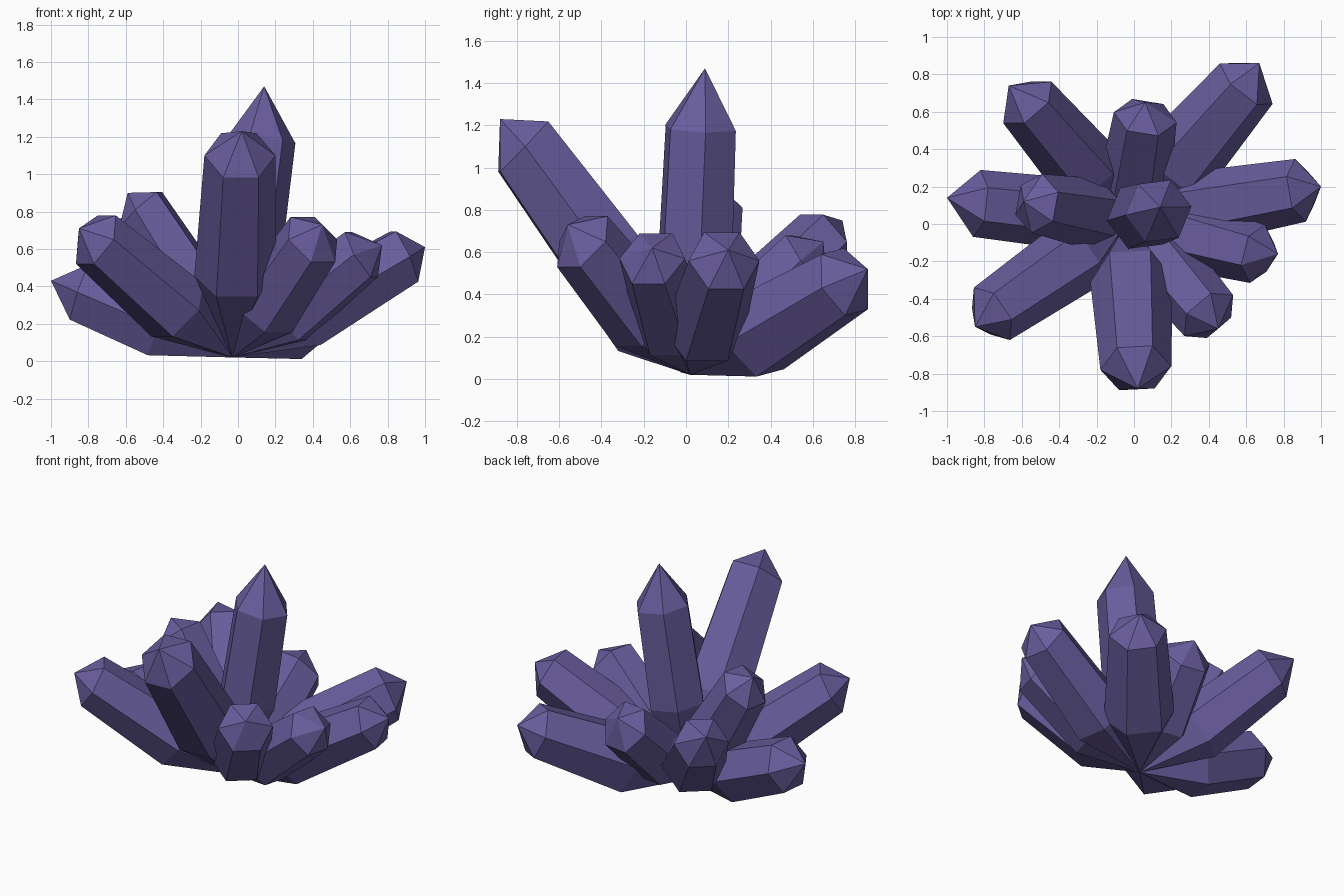
import bpy, bmesh, math
from mathutils import Vector

if "Cube" in bpy.data.objects:
    bpy.data.objects.remove(bpy.data.objects["Cube"])

mat = bpy.data.materials.new("purple_crystal")
mat.diffuse_color = (0.14, 0.11, 0.34, 1)
mat.use_nodes = True
mat.node_tree.nodes["Principled BSDF"].inputs["Base Color"].default_value = mat.diffuse_color

ROOT = Vector((-0.03, 0.02, 0.02))
SIDES = 6


# One hexagonal crystal: root point, wide lower ring, upper ring, pointed tip
def crystal(name, tip, shoulder, r_low, r_top, low=0.36, roll=0, tilt=0.25):
    tip, shoulder = Vector(tip), Vector(shoulder)
    axis = (shoulder - ROOT).normalized()
    side = Vector((0, 0, 1)).cross(axis).normalized()
    up = axis.cross(side)
    up_tilted = (up + Vector((0, 0, tilt))).normalized()
    bm = bmesh.new()

    def ring(centre, r, v):
        angles = [math.radians(roll + 360 * i / SIDES) for i in range(SIDES)]
        return [bm.verts.new(centre + r * (math.cos(a) * side + math.sin(a) * v)) for a in angles]

    root, end = bm.verts.new(ROOT), bm.verts.new(tip)
    a = ring(ROOT + axis * low * (tip - ROOT).length, r_low, up)
    b = ring(shoulder, r_top, up_tilted)
    for i in range(SIDES):
        j = (i + 1) % SIDES
        bm.faces.new((root, a[j], a[i]))
        bm.faces.new((a[i], a[j], b[j], b[i]))
        bm.faces.new((b[i], b[j], end))
    bmesh.ops.recalc_face_normals(bm, faces=bm.faces)
    mesh = bpy.data.meshes.new(name)
    bm.to_mesh(mesh)
    bm.free()
    mesh.materials.append(mat)
    bpy.context.collection.objects.link(bpy.data.objects.new(name, mesh))


# Tall upright crystals
crystal("centre_crystal", (0.14, 0.09, 1.47), (0.13, 0.07, 1.19), 0.19, 0.18, roll=20, tilt=0)
crystal("front_crystal", (0.02, -0.88, 1.23), (0.01, -0.77, 1.10), 0.22, 0.19)
crystal("inner_left_crystal", (-0.59, 0.12, 0.90), (-0.52, 0.11, 0.81), 0.19, 0.16)

# Outer crystals, anticlockwise from the right
crystal("right_crystal", (1.00, 0.20, 0.61), (0.89, 0.18, 0.56), 0.20, 0.17)
crystal("back_right_crystal", (0.67, 0.86, 0.52), (0.60, 0.75, 0.46), 0.22, 0.18, roll=10)
crystal("back_crystal", (0.06, 0.65, 0.65), (0.06, 0.57, 0.56), 0.19, 0.17)
crystal("back_left_crystal", (-0.67, 0.74, 0.75), (-0.57, 0.65, 0.65), 0.20, 0.17)
crystal("left_crystal", (-1.00, 0.14, 0.43), (-0.84, 0.11, 0.37), 0.19, 0.18, 0.39)
crystal("front_left_crystal", (-0.85, -0.55, 0.71), (-0.76, -0.48, 0.65), 0.20, 0.17)
crystal("front_right_crystal", (0.45, -0.56, 0.73), (0.40, -0.49, 0.65), 0.19, 0.17)
crystal("right_front_crystal", (0.77, -0.16, 0.62), (0.66, -0.16, 0.57), 0.19, 0.16)
